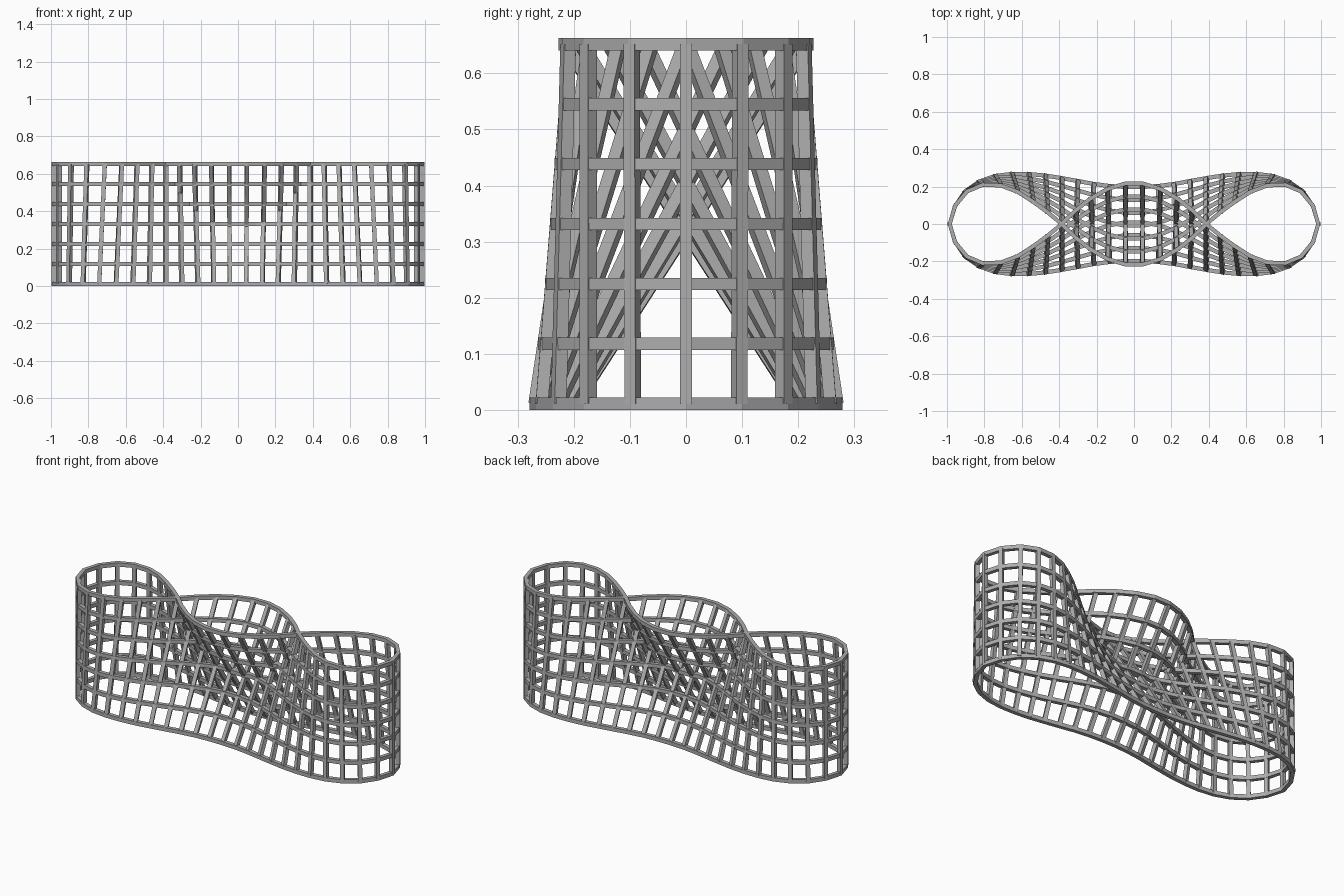
import bpy
import bmesh
from mathutils import Vector

# Remove the default object
default_cube = bpy.data.objects.get("Cube")
if default_cube:
    bpy.data.objects.remove(default_cube, do_unlink=True)

HEIGHT = 0.663
BAR = 0.022
RING_COUNT = 7

# One quarter of each outline, from the end tip to the middle of the long side
BASE_QUARTER = [(.985, 0), (.957, .095), (.903, .174), (.828, .227), (.742, .257), (.652, .268),
                (.562, .267), (.474, .259), (.387, .245), (.301, .23), (.215, .214), (.13, .203),
                (.044, .198)]
CROWN_QUARTER = [(.985, 0), (.957, .097), (.893, .174), (.808, .21), (.712, .206), (.622, .172),
                 (.54, .12), (.461, .062), (.386, 0), (.312, -.073), (.232, -.136), (.142, -.187),
                 (.047, -.216)]

# Painted steel colour
steel = bpy.data.materials.new("light_grey_steel")
steel.use_nodes = True
steel_colour = (0.42, 0.42, 0.42, 1)
steel.diffuse_color = steel_colour
for node in steel.node_tree.nodes:
    if node.type == 'BSDF_PRINCIPLED':
        node.inputs["Base Color"].default_value = steel_colour


def mirrored_loop(quarter, z):
    """Mirror a quarter outline in both axes into one closed loop."""
    half = quarter + [(-x, y) for x, y in reversed(quarter)]
    other_half = [(x, -y) for x, y in reversed(half[1:-1])]
    return [Vector((x, y, z)) for x, y in half + other_half]


def section(bm, centre, side, up, size):
    """Add the four corners of a square bar section."""
    s, u = side * size / 2, up * size / 2
    return [bm.verts.new(centre + offset) for offset in (s + u, u - s, -s - u, s - u)]


def bridge(bm, first, second):
    """Skin the four sides between two bar sections."""
    for k in range(4):
        j = (k + 1) % 4
        bm.faces.new((first[k], first[j], second[j], second[k]))


def finish(bm, name):
    bmesh.ops.recalc_face_normals(bm, faces=bm.faces)
    mesh = bpy.data.meshes.new(name)
    bm.to_mesh(mesh)
    bm.free()
    mesh.materials.append(steel)
    bpy.context.scene.collection.objects.link(bpy.data.objects.new(name, mesh))


def tangent(loop, i):
    return (loop[(i + 1) % len(loop)] - loop[i - 1]).normalized()


def build_ring(name, loop):
    """Closed hoop of straight bars with mitred joints."""
    bm = bmesh.new()
    up = Vector((0, 0, 1))
    sections = [section(bm, p, tangent(loop, i).cross(up), up, BAR)
                for i, p in enumerate(loop)]
    for i, current in enumerate(sections):
        bridge(bm, sections[i - 1], current)
    finish(bm, name)


def build_uprights(name, lower, upper):
    """Straight leaning bars joining the matching points of two hoops."""
    bm = bmesh.new()
    for i, (a, b) in enumerate(zip(lower, upper)):
        axis = (b - a).normalized()
        along = tangent(lower, i) + tangent(upper, i)
        side = (along - axis * along.dot(axis)).normalized()
        depth = axis.cross(side)
        start = section(bm, a, side, depth, BAR)
        end = section(bm, b, side, depth, BAR)
        bridge(bm, start, end)
        bm.faces.new(start)
        bm.faces.new(end)
    finish(bm, name)


# Hoops blend evenly from the waisted base to the twice-crossed crown
base = mirrored_loop(BASE_QUARTER, BAR / 2)
crown = mirrored_loop(CROWN_QUARTER, HEIGHT - BAR / 2)
for level in range(RING_COUNT):
    t = level / (RING_COUNT - 1)
    name = {0: "base_ring", RING_COUNT - 1: "crown_ring"}.get(level, f"middle_ring_{level}")
    build_ring(name, [a.lerp(b, t) for a, b in zip(base, crown)])

# Leaning uprights of the lattice wall
build_uprights("lattice_uprights", base, crown)
